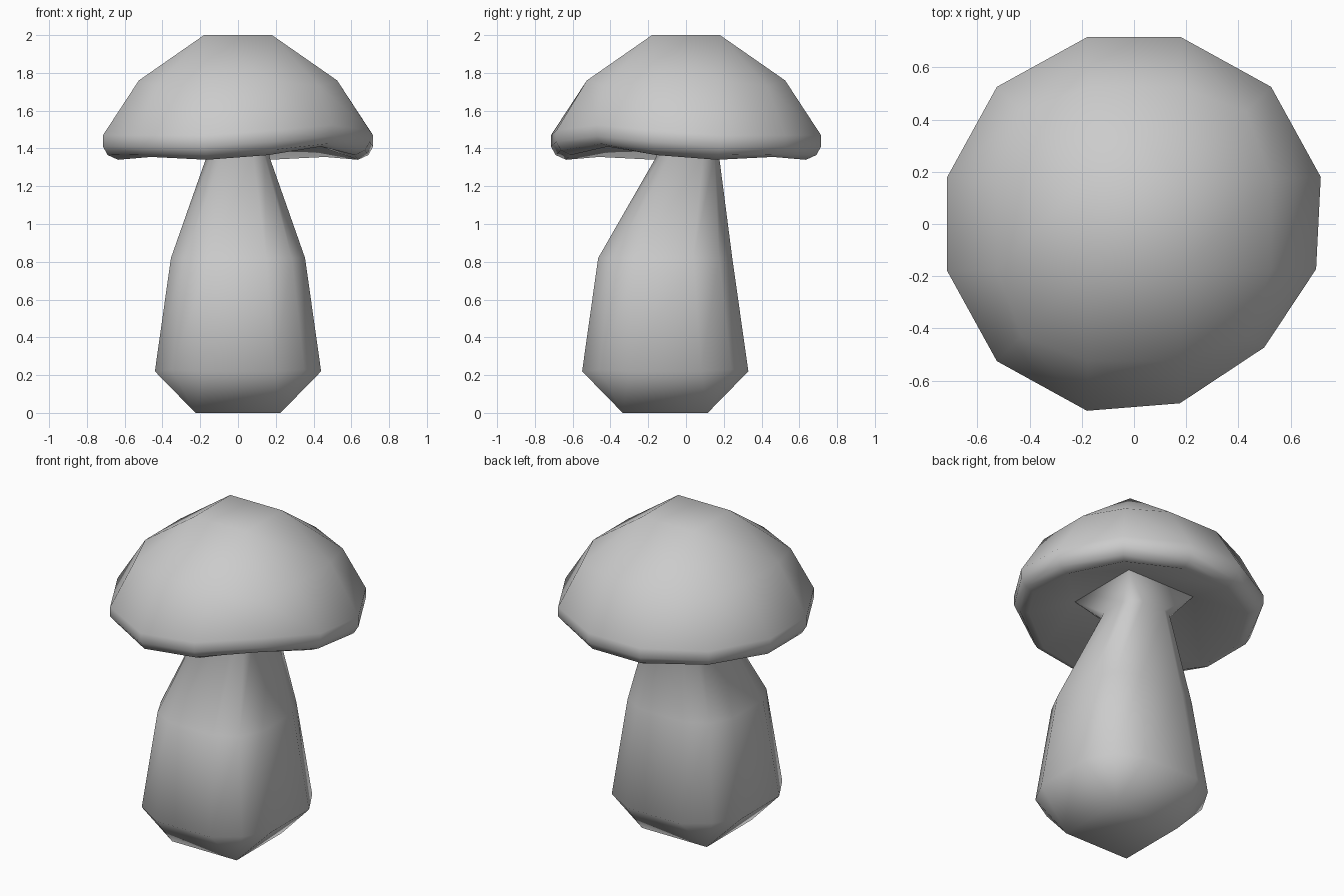
import bpy, bmesh

if "Cube" in bpy.data.objects:
    bpy.data.objects.remove(bpy.data.objects["Cube"])


def ring(bm, z, a, b, c, zc=None, yo=0.0):
    """12-sided ring: face points (a, +-b) and corner (c, c), four-fold."""
    zc = z if zc is None else zc
    pts, verts = [(a, -b, z), (a, b, z), (c, c, zc)], []
    for q in range(4):
        for x, y, h in pts:
            for _ in range(q):
                x, y = -y, x
            verts.append(bm.verts.new((x, y + yo, h)))
    return verts


def end_square(bm, r, s, z, yo=0.0, close=True):
    """Join a 12-ring to a small square, like the end of a 3x3 rounded box."""
    sq = [bm.verts.new((x * s, y * s + yo, z)) for x, y in ((1, 1), (-1, 1), (-1, -1), (1, -1))]
    for q in range(4):
        i = q * 3
        bm.faces.new((sq[q - 1], r[i], r[i + 1], sq[q]))
        bm.faces.new((sq[q], r[i + 1], r[i + 2], r[(i + 3) % 12]))
    if close:
        bm.faces.new(sq)


def loft(name, start, rings, end, close_end=True):
    bm = bmesh.new()
    rs = [ring(bm, *r) for r in rings]
    for lo, hi in zip(rs, rs[1:]):
        for i in range(12):
            j = (i + 1) % 12
            bm.faces.new((lo[i], lo[j], hi[j], hi[i]))
    end_square(bm, rs[0], *start)
    end_square(bm, rs[-1], *end, close=close_end)
    bmesh.ops.recalc_face_normals(bm, faces=bm.faces)
    me = bpy.data.meshes.new(name)
    bm.to_mesh(me)
    bm.free()
    for p in me.polygons:
        p.use_smooth = True
    ob = bpy.data.objects.new(name, me)
    bpy.context.collection.objects.link(ob)
    return ob


# Cap: domed top, rounded rim, recessed underside
cap = loft("cap", (0.18, 2.0),
           [(1.76, 0.525, 0.175, 0.43, 1.73),
            (1.47, 0.715, 0.18, 0.525),
            (1.41, 0.715, 0.18, 0.525),
            (1.365, 0.69, 0.17, 0.50, 1.37),
            (1.34, 0.635, 0.165, 0.46, 1.355)],
           (0.24, 1.48))
# Front right rim is lifted and pulled in a little
for v in cap.data.vertices:
    if v.co.z < 1.6 and v.co.x > 0.1 and v.co.y < -0.1 and v.co.xy.length > 0.5:
        corner = v.co.x > 0.3 and v.co.y < -0.3
        v.co.x *= 0.95 if corner else 0.975
        v.co.y *= 0.90 if corner else 0.96
        v.co.z += 0.055 if corner else 0.025

# Stem: bulbous, set forward at the foot, flaring into the cap
loft("stem", (0.225, 0.0, -0.11),
     [(0.22, 0.44, 0.19, 0.35, 0.23, -0.11),
      (0.82, 0.355, 0.15, 0.285, 0.82, -0.11),
      (1.36, 0.165, 0.08, 0.14, 1.36, 0.01)],
     (0.24, 1.48, 0.0), close_end=False)
